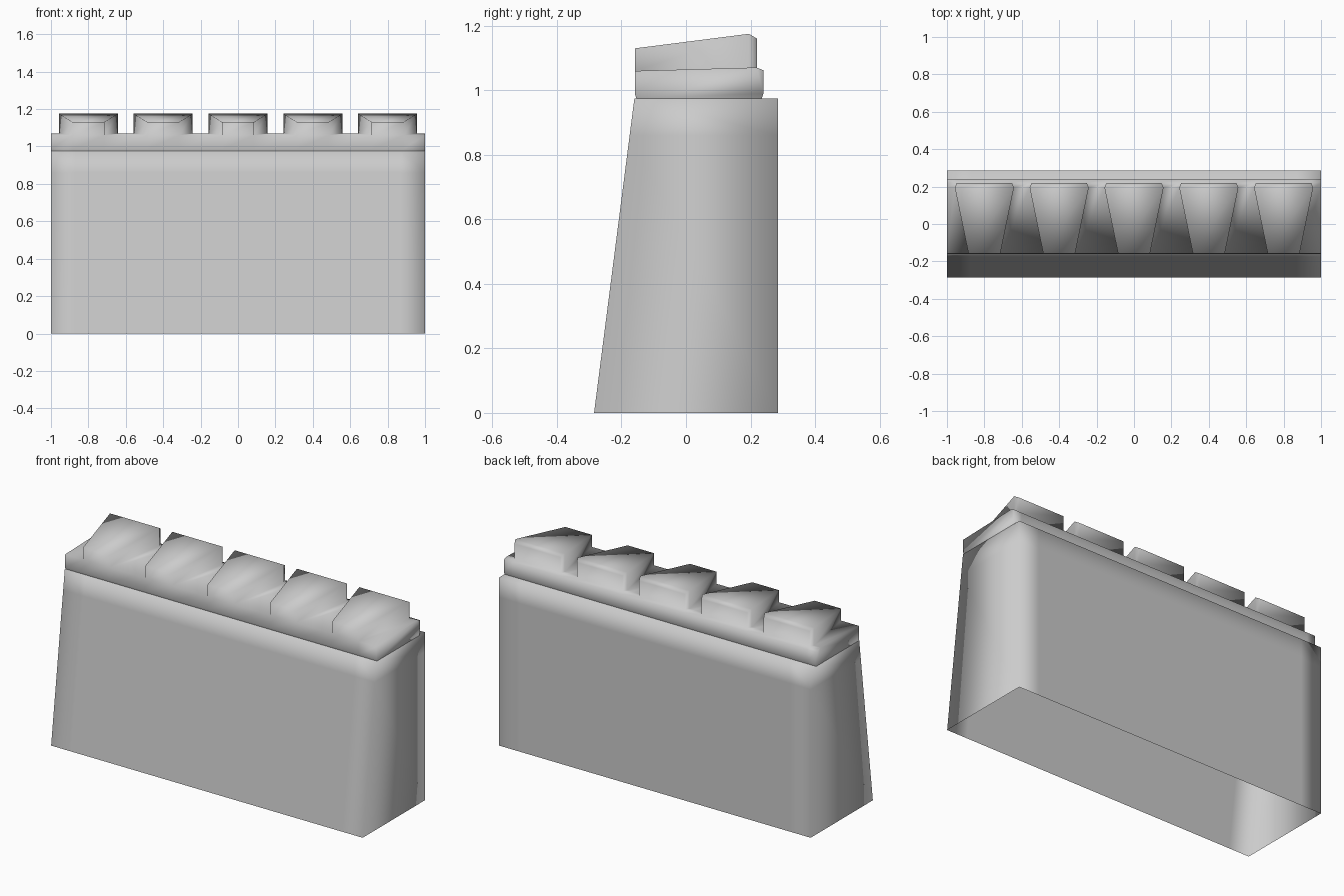
import bpy, bmesh

if "Cube" in bpy.data.objects:
    bpy.data.objects.remove(bpy.data.objects["Cube"])


def finish(bm, name):
    bmesh.ops.recalc_face_normals(bm, faces=bm.faces[:])
    mesh = bpy.data.meshes.new(name)
    bm.to_mesh(mesh)
    bm.free()
    for p in mesh.polygons:
        p.use_smooth = True
    obj = bpy.data.objects.new(name, mesh)
    bpy.context.collection.objects.link(obj)
    return obj


# Wall body: sloping front, upright back, open underneath
bm = bmesh.new()
bmesh.ops.create_cube(bm, size=2)
bottom = [f for f in bm.faces if f.calc_center_median().z < -0.9]
for v in bm.verts:
    top = v.co.z > 0
    v.co.y = 0.285 if v.co.y > 0 else (-0.16 if top else -0.285)
    v.co.z = 0.975 if top else 0.0
# support loops hold the soft shading close to the corners
for co, no in (((-0.87, 0, 0), (1, 0, 0)), ((0.87, 0, 0), (1, 0, 0)),
               ((0, 0, 0.86), (0, 0, 1))):
    bmesh.ops.bisect_plane(bm, geom=bm.verts[:] + bm.edges[:] + bm.faces[:],
                           plane_co=co, plane_no=no)
bmesh.ops.delete(bm, geom=[f for f in bm.faces if f.calc_center_median().z < 1e-4],
                 context='FACES')
finish(bm, "wall_body")

# Ledge cross-section (y, z, half width of merlon at that row)
PROFILE = [(-0.154, 0.975, 0.085), (-0.158, 0.987, 0.085), (-0.158, 1.06, 0.085),
           (0.195, 1.07, 0.158), (0.22, 1.07, 0.147), (0.24, 1.062, 0.147),
           (0.24, 0.99, 0.147), (0.235, 0.975, 0.147)]
MERLON_Z = {2: 1.13, 3: 1.175, 4: 1.16}

# Ledge and merlons as one strip, with tapered blocks raised from the top
bm = bmesh.new()
columns = [[bm.verts.new((-1, y, z)) for y, z, w in PROFILE]]
for i in range(5):
    cx = -0.8 + 0.4 * i
    for side in (-1, 1):
        columns.append([bm.verts.new((cx + side * w, y, z)) for y, z, w in PROFILE])
columns.append([bm.verts.new((1, y, z)) for y, z, w in PROFILE])

for c, (left, right) in enumerate(zip(columns, columns[1:])):
    is_merlon = c % 2 == 1
    for r in range(len(PROFILE) - 1):
        if not (is_merlon and r in (2, 3)):
            bm.faces.new((left[r], right[r], right[r + 1], left[r + 1]))
    if is_merlon:
        base = [left[2], right[2], right[3], right[4], left[4], left[3]]
        rows = [2, 2, 3, 4, 4, 3]
        cap = [bm.verts.new((v.co.x, v.co.y, MERLON_Z[r])) for v, r in zip(base, rows)]
        for k in range(6):
            n = (k + 1) % 6
            bm.faces.new((base[k], base[n], cap[n], cap[k]))
        bm.faces.new((cap[0], cap[1], cap[2], cap[5]))
        bm.faces.new((cap[5], cap[2], cap[3], cap[4]))
# end caps
bm.faces.new(columns[0])
bm.faces.new(columns[-1][::-1])
finish(bm, "ledge_and_merlons")
